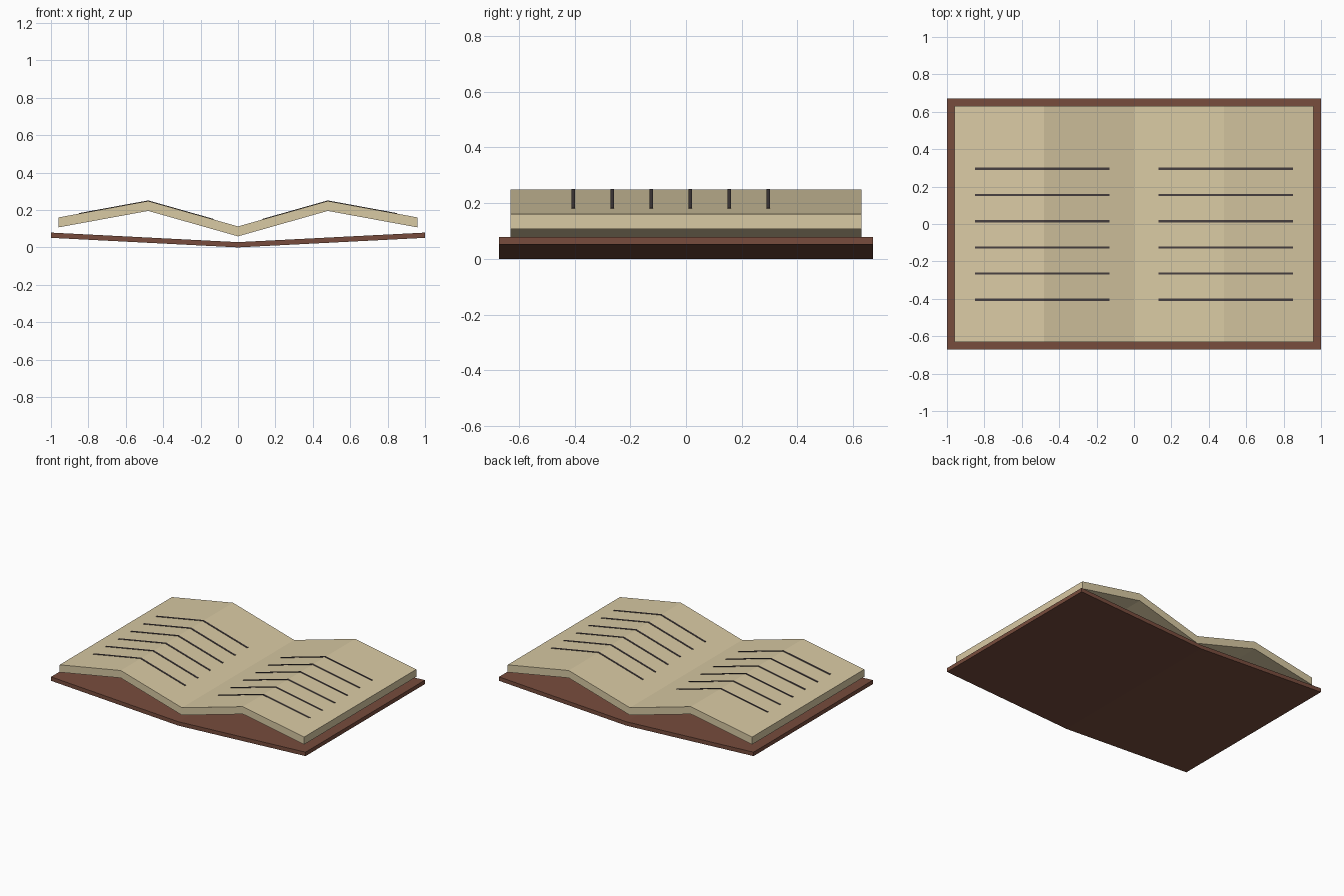
import bpy
import bmesh

if "Cube" in bpy.data.objects:
    bpy.data.objects.remove(bpy.data.objects["Cube"])


def material(name, rgb):
    m = bpy.data.materials.new(name)
    lin = [c / 12.92 if c <= 0.04045 else ((c + 0.055) / 1.055) ** 2.4 for c in rgb]
    m.diffuse_color = (*lin, 1)
    m.use_nodes = True
    m.node_tree.nodes["Principled BSDF"].inputs["Base Color"].default_value = m.diffuse_color
    return m


leather = material("brown cover", (0.47, 0.30, 0.24))
paper = material("cream paper", (0.85, 0.79, 0.64))
ink = material("dark ink", (0.28, 0.25, 0.25))


def folded_strip(name, path, thick, y0, y1, mat):
    """Solid sheet following an x-z path, thickened downward, running y0..y1."""
    bm = bmesh.new()
    rings = []
    for x, z in path:
        rings.append([bm.verts.new(p) for p in (
            (x, y0, z), (x, y1, z), (x, y1, z - thick), (x, y0, z - thick))])
    for a, b in zip(rings, rings[1:]):
        for i in range(4):
            j = (i + 1) % 4
            bm.faces.new((a[i], a[j], b[j], b[i]))
    bm.faces.new(rings[0])
    bm.faces.new(rings[-1][::-1])
    bmesh.ops.recalc_face_normals(bm, faces=bm.faces)
    me = bpy.data.meshes.new(name)
    bm.to_mesh(me)
    bm.free()
    me.materials.append(mat)
    ob = bpy.data.objects.new(name, me)
    bpy.context.collection.objects.link(ob)
    return ob


# Shallow V-shaped cover
folded_strip("cover", [(-1, 0.079), (0, 0.028), (1, 0.079)], 0.028, -0.67, 0.67, leather)

# Folded page block
EDGE, PEAK, GUTTER = (0.96, 0.16), (0.48, 0.248), (0, 0.112)
folded_strip("pages", [(-EDGE[0], EDGE[1]), (-PEAK[0], PEAK[1]), GUTTER, PEAK, EDGE],
             0.053, -0.63, 0.63, paper)


def page_z(x):
    a, b = (GUTTER, PEAK) if x <= PEAK[0] else (PEAK, EDGE)
    return a[1] + (b[1] - a[1]) * (x - a[0]) / (b[0] - a[0])


# Ruled lines on both pages, following the fold
for row in range(6):
    y = 0.295 - 0.14 * row
    for side, label in ((-1, "left"), (1, "right")):
        path = [(side * x, page_z(x) + 0.003) for x in (0.13, 0.48, 0.85)]
        folded_strip(f"{label}_line_{row + 1}", path, 0.006, y - 0.006, y + 0.006, ink)
